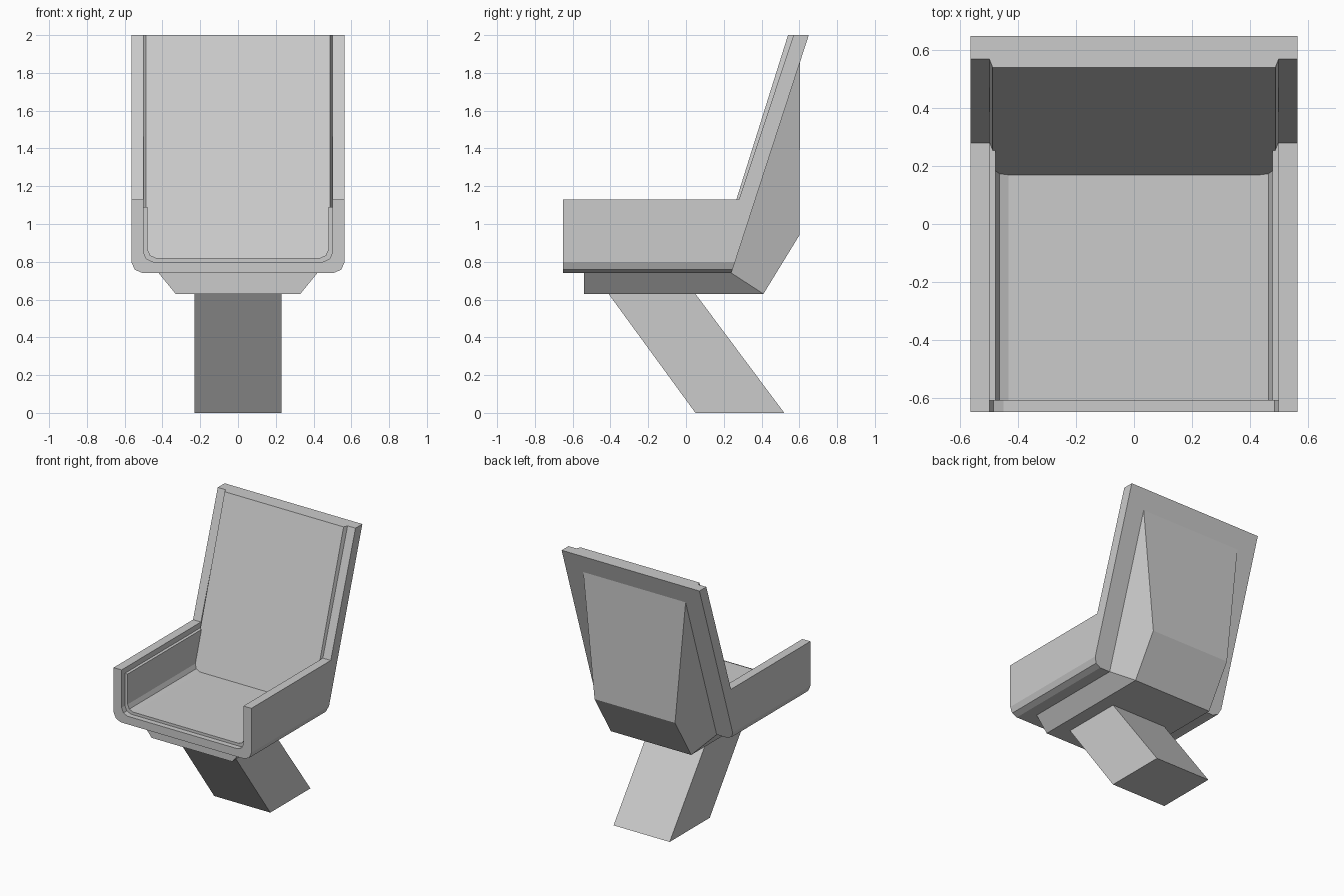
import bpy, bmesh

if "Cube" in bpy.data.objects:
    bpy.data.objects.remove(bpy.data.objects["Cube"])


def make(name, verts, faces):
    bm = bmesh.new()
    vs = [bm.verts.new(v) for v in verts]
    for f in faces:
        bm.faces.new([vs[i] for i in f])
    bmesh.ops.recalc_face_normals(bm, faces=bm.faces)
    me = bpy.data.meshes.new(name)
    bm.to_mesh(me)
    bm.free()
    ob = bpy.data.objects.new(name, me)
    bpy.context.collection.objects.link(ob)
    return ob


def loft(name, a, b):
    """Solid between two matching loops of 3D points."""
    n = len(a)
    faces = [range(n), range(n, 2 * n)]
    faces += [(i, (i + 1) % n, n + (i + 1) % n, n + i) for i in range(n)]
    return make(name, list(a) + list(b), faces)


def trough(w, z0, z1, r):
    """Open-topped front profile (x, z) with rounded bottom corners."""
    half = [(w, z1), (w, z0 + r), (w - r * .3, z0 + r * .3), (w - r, z0)]
    return half + [(-x, z) for x, z in reversed(half)]


def run(name, prof, y0, back):
    """Front profile extruded from y0 to a sloping back plane."""
    return loft(name, [(x, y0, z) for x, z in prof],
                [(x, back(z), z) for x, z in prof])


def across(name, prof, w):
    """Side profile (y, z) extruded across x."""
    return loft(name, [(-w, y, z) for y, z in prof], [(w, y, z) for y, z in prof])


def cut(ob, cutter):
    mod = ob.modifiers.new("cut", 'BOOLEAN')
    mod.operation, mod.solver, mod.object = 'DIFFERENCE', 'EXACT', cutter
    dg = bpy.context.evaluated_depsgraph_get()
    me = bpy.data.meshes.new_from_object(ob.evaluated_get(dg))
    ob.modifiers.clear()
    ob.data = me
    bpy.data.objects.remove(cutter)


def rear(z):
    return .65 - (2 - z) * .325


def panel_front(z):
    return .54 - (2 - z) * .314


# Outer shell: rounded trough, cut away above the arms and hollowed
shell = run("shell", trough(.565, .74, 2, .06), -.65, rear)
cut(shell, across("arm_cutter", [(-.8, 1.13), (.28, 1.13), (.603, 2.1), (-.8, 2.1)], .7))
cut(shell, run("cavity_cutter", trough(.5, .8, 2.1, .05), -.8,
               lambda z: panel_front(z) + .05))

# Inner lining of seat and arms
lining = trough(.5, .8, 1.09, .05) + trough(.478, .82, 1.09, .045)[::-1]
run("seat_lining", lining, -.61, lambda z: panel_front(z) + .03)

# Back panel with bevelled sides
section = [(-.5, .05), (-.5, .03), (-.488, 0), (.488, 0), (.5, .03), (.5, .05)]
loft("back_panel", *[[(x, panel_front(z) + d, z) for x, d in section] for z in (.81, 2)])

# Faceted housing under the seat and behind the back
inner = [(-.54, .74), (rear(.74), .74), (rear(1.86), 1.86)]
outer = [(-.54, .63), (.41, .63), (.6, .94)]
verts = [(s * .42, y, z) for s in (-1, 1) for y, z in inner]
verts += [(s * .33, y, z) for s in (-1, 1) for y, z in outer]
make("housing", verts, [(0, 1, 7, 6), (1, 2, 8, 7), (3, 4, 10, 9), (4, 5, 11, 10),
                        (6, 7, 10, 9), (7, 8, 11, 10), (8, 2, 5, 11), (0, 6, 9, 3),
                        (0, 1, 4, 3), (1, 2, 5, 4)])

# Slanted pedestal
across("pedestal", [(.05, 0), (.52, 0), (.05, .63), (-.41, .63)], .23)
